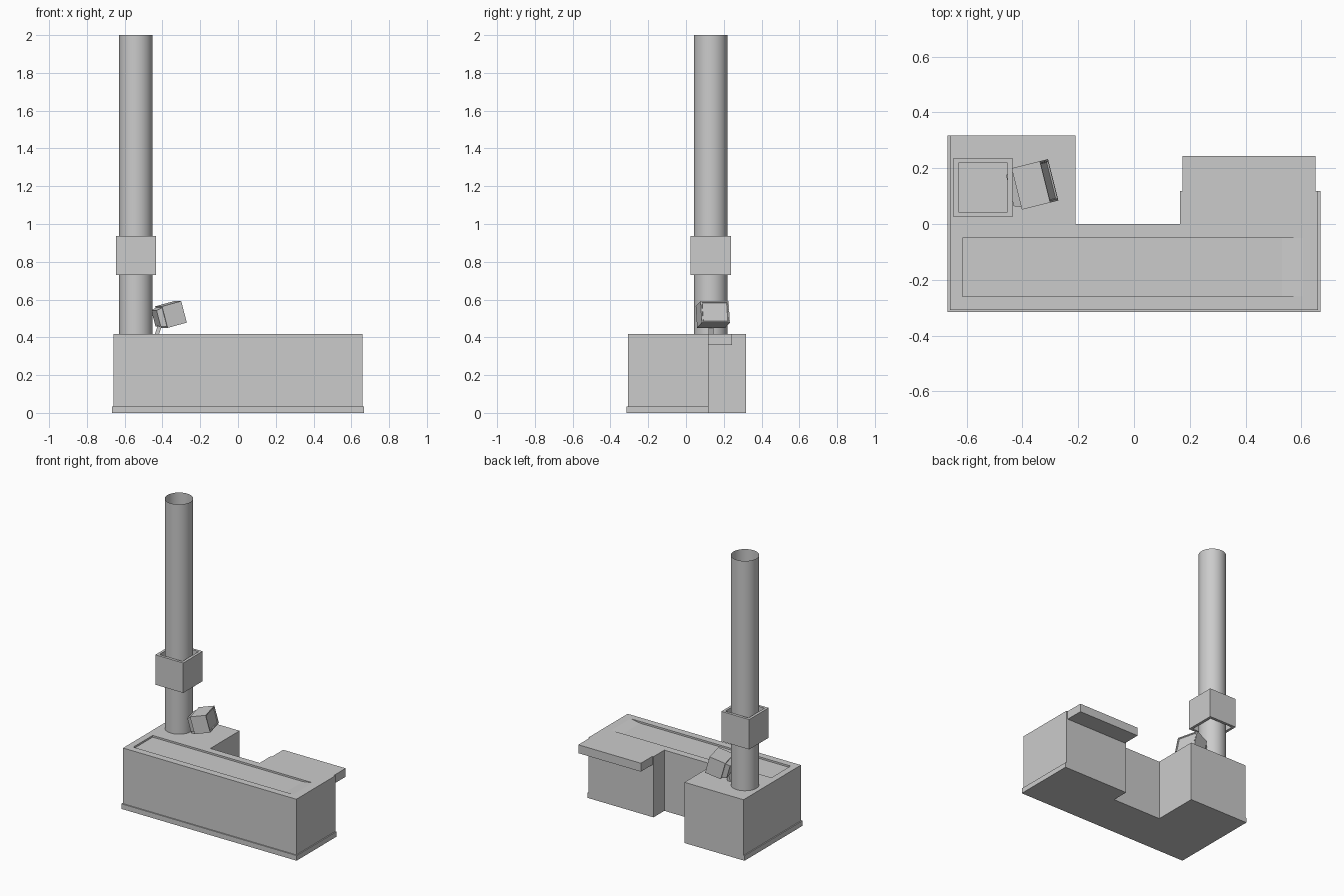
import bpy, bmesh, math
from mathutils import Matrix, Vector

if "Cube" in bpy.data.objects:
    bpy.data.objects.remove(bpy.data.objects["Cube"])


def make_object(name, bm):
    bmesh.ops.recalc_face_normals(bm, faces=bm.faces)
    mesh = bpy.data.meshes.new(name)
    bm.to_mesh(mesh)
    bm.free()
    ob = bpy.data.objects.new(name, mesh)
    bpy.context.collection.objects.link(ob)
    return ob


def prism(name, outline, depth):
    """Extrude a closed 3D outline along the depth vector."""
    bm = bmesh.new()
    face = bm.faces.new([bm.verts.new(p) for p in outline])
    new = bmesh.ops.extrude_face_region(bm, geom=[face], use_keep_orig=True)["geom"]
    bmesh.ops.translate(bm, vec=Vector(depth),
                        verts=[g for g in new if isinstance(g, bmesh.types.BMVert)])
    return make_object(name, bm)


def box(name, lo, hi):
    outline = [(lo[0], lo[1], lo[2]), (hi[0], lo[1], lo[2]),
               (hi[0], hi[1], lo[2]), (lo[0], hi[1], lo[2])]
    return prism(name, outline, (0, 0, hi[2] - lo[2]))


def u_outline(side, front, z):
    pts = [(-side, front), (side, front), (side, 0.118), (0.165, 0.118),
           (0.165, 0), (-0.21, 0), (-0.21, 0.317), (-side, 0.317)]
    return [(x, y, z) for x, y in pts]


TOP = 0.418

# Counter: U-shaped body, wider plinth, overhanging shelf at the back right
prism("plinth", u_outline(0.668, -0.316, 0), (0, 0, 0.035))
counter = prism("counter_body", u_outline(0.66, -0.308, 0.035), (0, 0, TOP - 0.035))
box("rear_shelf", (0.174, 0.118, 0.36), (0.65, 0.243, TOP))

# Shallow conveyor trough that ramps up at its right end
trough = prism("trough_cutter",
               [(-0.615, -0.26, TOP + 0.03), (-0.615, -0.26, TOP - 0.012),
                (0.53, -0.26, TOP - 0.012), (0.605, -0.26, TOP),
                (0.605, -0.26, TOP + 0.03)], (0, 0.21, 0))
trough.hide_render = True
trough.display_type = 'WIRE'
cut = counter.modifiers.new("trough", 'BOOLEAN')
cut.operation = 'DIFFERENCE'
cut.solver = 'EXACT'
cut.object = trough

# Open round column
PX, PY = -0.541, 0.131
bm = bmesh.new()
bmesh.ops.create_cone(bm, cap_ends=False, segments=32, radius1=0.0885, radius2=0.0885,
                      depth=2 - TOP,
                      matrix=Matrix.Translation((PX, PY, (2 + TOP) / 2)))
column = make_object("column", bm)
bpy.context.view_layer.objects.active = column
column.select_set(True)
bpy.ops.object.shade_smooth_by_angle(angle=math.radians(40))
column.select_set(False)

# Square sleeve around the column, open at top and bottom
bm = bmesh.new()
rings = []
for r, z in ((0.106, 0.73), (0.106, 0.936), (0.088, 0.936), (0.088, 0.73)):
    rings.append([bm.verts.new((PX + sx * r, PY + sy * r, z))
                  for sx, sy in ((-1, -1), (1, -1), (1, 1), (-1, 1))])
for i in range(4):
    a, b = rings[i], rings[(i + 1) % 4]
    for j in range(4):
        k = (j + 1) % 4
        bm.faces.new((a[j], a[k], b[k], b[j]))
make_object("column_sleeve", bm)

# Monitor, modelled facing +x, then tilted up and turned
pose = (Matrix.Translation((-0.355, 0.142, 0.521))
        @ Matrix.Rotation(math.radians(14), 4, 'Z')
        @ Matrix.Rotation(math.radians(-15), 4, 'Y'))
bm = bmesh.new()
bmesh.ops.create_cube(bm, size=1, matrix=Matrix.Diagonal((0.108, 0.153, 0.118, 1)))
bm.faces.ensure_lookup_table()
screen = max(bm.faces, key=lambda f: f.calc_center_median().x)
bmesh.ops.inset_region(bm, faces=[screen], thickness=0.010)
bmesh.ops.inset_region(bm, faces=[screen], thickness=0.004, depth=-0.005)
make_object("monitor_case", bm).matrix_world = pose

# Tapered back housing
bm = bmesh.new()
bmesh.ops.create_cube(bm, size=1, matrix=Matrix.Translation((-0.069, 0, 0))
                      @ Matrix.Diagonal((0.03, 0.135, 0.104, 1)))
for v in bm.verts:
    if v.co.x < -0.07:
        v.co.y *= 0.85
        v.co.z *= 0.85
make_object("monitor_back", bm).matrix_world = pose

# Small buttons down one side of the bezel
for i in range(3):
    z = -0.02 + i * 0.025
    button = box("monitor_button_%d" % (i + 1), (0.053, 0.0675, z), (0.056, 0.0725, z + 0.006))
    button.matrix_world = pose

# Leaning stand arm
prism("monitor_stand", [(-0.44, 0.118, TOP), (-0.418, 0.118, TOP),
                        (-0.395, 0.118, 0.485), (-0.417, 0.118, 0.485)], (0, 0.027, 0))
